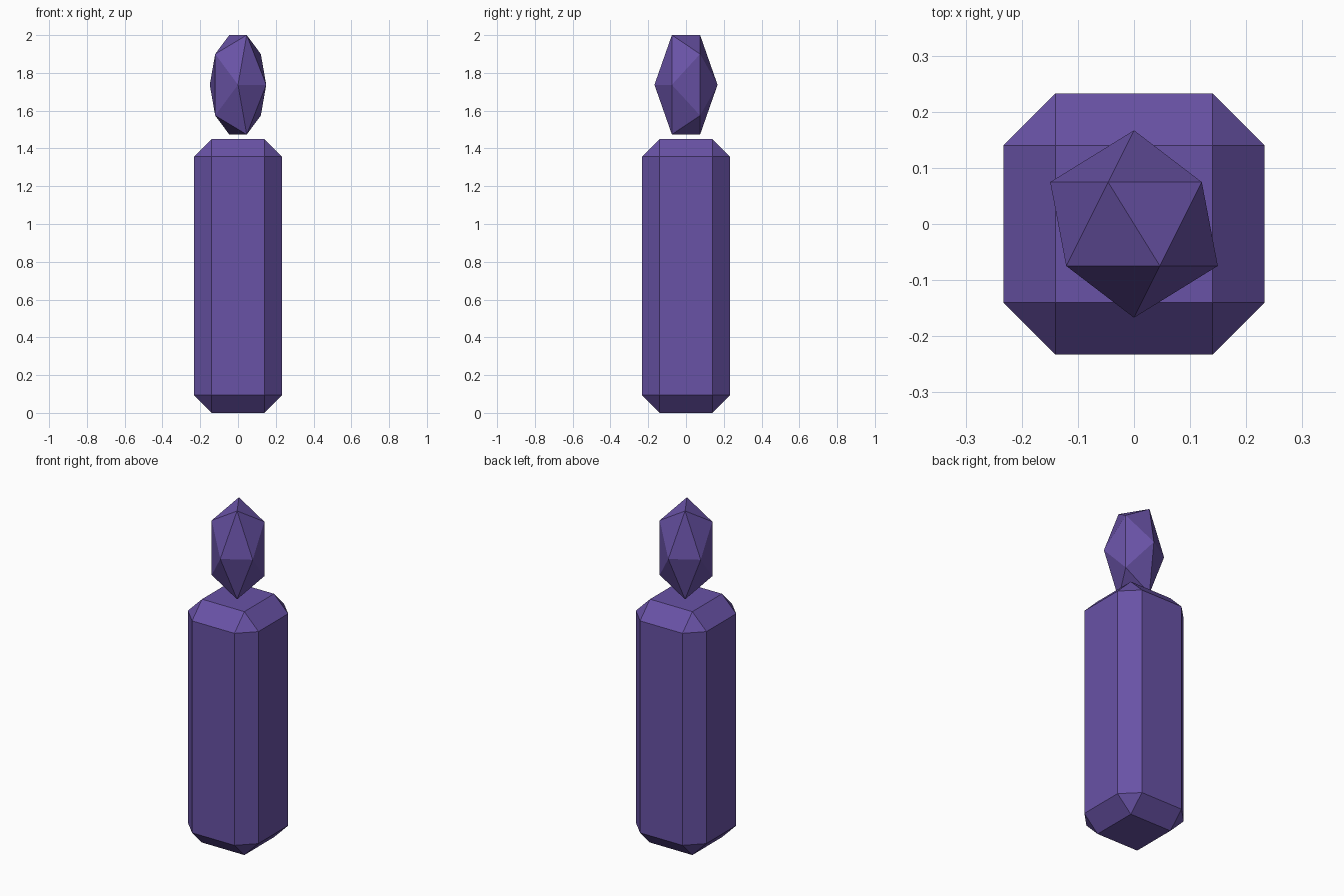
import bpy, bmesh
from mathutils import Matrix, Vector
from math import radians

if "Cube" in bpy.data.objects:
    bpy.data.objects.remove(bpy.data.objects["Cube"])

purple = bpy.data.materials.new("purple")
purple.diffuse_color = (0.14, 0.085, 0.38, 1)
purple.use_nodes = True
purple.node_tree.nodes["Principled BSDF"].inputs["Base Color"].default_value = purple.diffuse_color


def add_object(name, bm):
    mesh = bpy.data.meshes.new(name)
    bm.to_mesh(mesh)
    bm.free()
    mesh.materials.append(purple)
    obj = bpy.data.objects.new(name, mesh)
    bpy.context.collection.objects.link(obj)
    return obj


# Candle body: tall square block with chamfered edges
bm = bmesh.new()
bmesh.ops.create_cube(bm, size=1)
bmesh.ops.scale(bm, vec=(0.466, 0.466, 1.45), verts=bm.verts)
bmesh.ops.translate(bm, vec=(0, 0, 0.725), verts=bm.verts)
body = add_object("candle_body", bm)
bevel = body.modifiers.new("chamfer", "BEVEL")
bevel.width = 0.0935
bevel.segments = 1
bevel.limit_method = 'NONE'
bevel.offset_type = 'OFFSET'

# Flame: stretched icosahedron on its side, floating above the body
bm = bmesh.new()
bmesh.ops.create_icosphere(bm, subdivisions=1, radius=1)
bm.transform(Matrix.Translation((0, 0, 1.737))
             @ Matrix.Diagonal(Vector((0.167, 0.167, 0.3095, 1)))
             @ Matrix.Rotation(radians(90), 4, 'X'))
add_object("flame", bm)
